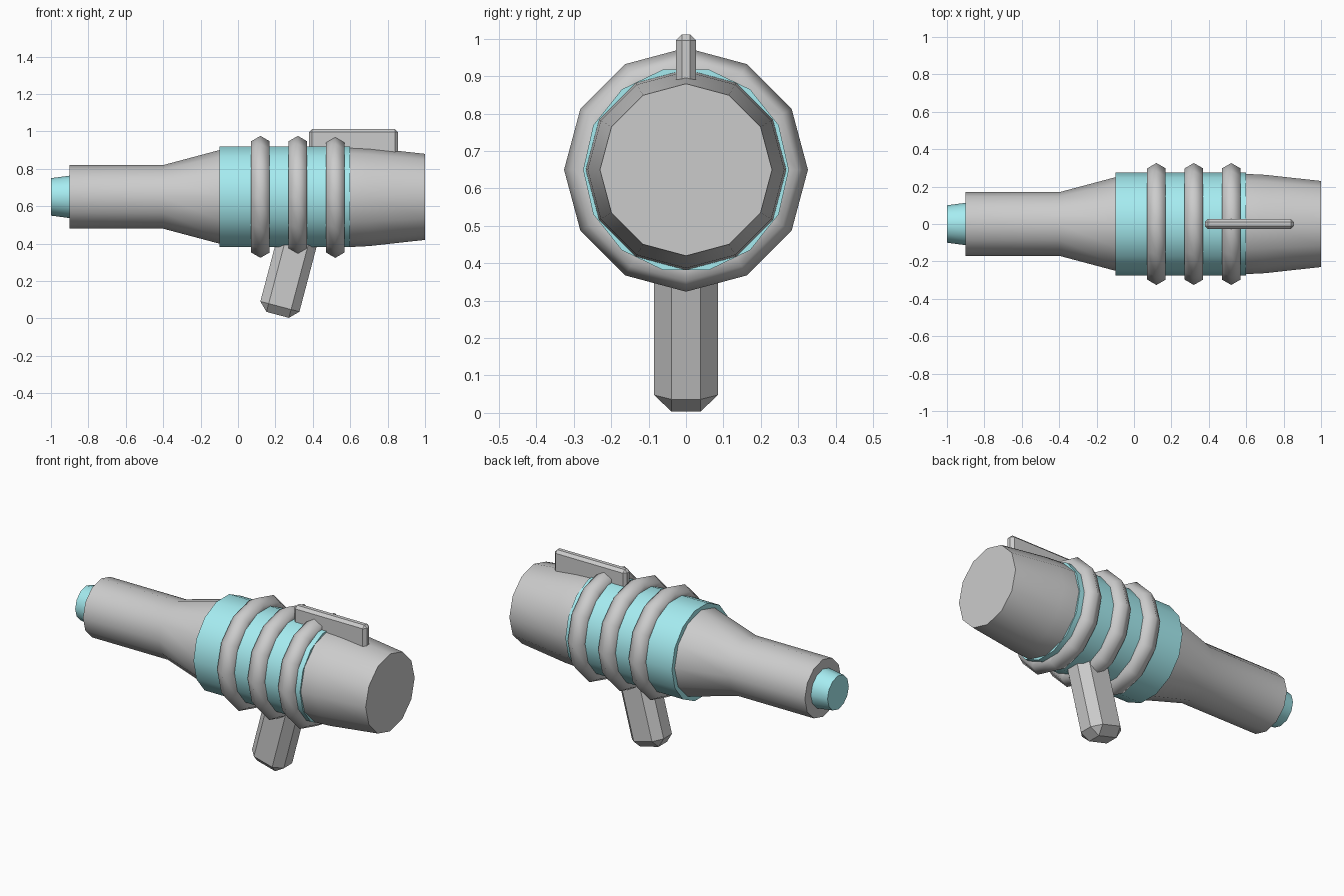
import bpy, bmesh
from math import sin, cos, pi, radians, atan2
from mathutils import Matrix, Vector

if "Cube" in bpy.data.objects:
    bpy.data.objects.remove(bpy.data.objects["Cube"])

AXIS_Z = 0.65

cyan = bpy.data.materials.new("pale_cyan")
cyan.diffuse_color = (0.38, 0.84, 0.88, 1)
cyan.use_nodes = True
cyan.node_tree.nodes["Principled BSDF"].inputs["Base Color"].default_value = cyan.diffuse_color


def finish(bm, name, mat=None, smooth=None):
    bmesh.ops.recalc_face_normals(bm, faces=bm.faces[:])
    mesh = bpy.data.meshes.new(name)
    bm.to_mesh(mesh)
    bm.free()
    obj = bpy.data.objects.new(name, mesh)
    bpy.context.collection.objects.link(obj)
    if mat:
        mesh.materials.append(mat)
    if smooth:
        bpy.ops.object.select_all(action='DESELECT')
        obj.select_set(True)
        bpy.context.view_layer.objects.active = obj
        bpy.ops.object.shade_smooth_by_angle(angle=radians(smooth))
    return obj


def lathe(name, profile, sides, mat=None, closed=False, smooth=40):
    """Revolve (x, radius) points about the barrel axis."""
    bm = bmesh.new()
    rings = [[bm.verts.new((x, r * cos(2 * pi * i / sides),
                            AXIS_Z + r * sin(2 * pi * i / sides)))
              for i in range(sides)] for x, r in profile]
    pairs = list(zip(rings, rings[1:]))
    if closed:
        pairs.append((rings[-1], rings[0]))
    for a, b in pairs:
        for i in range(sides):
            j = (i + 1) % sides
            bm.faces.new((a[i], a[j], b[j], b[i]))
    if not closed:
        bm.faces.new(rings[0])
        bm.faces.new(rings[-1])
    return finish(bm, name, mat, smooth)


def chamfered_box(name, size, matrix, chamfer):
    bm = bmesh.new()
    bmesh.ops.create_cube(bm, size=1, matrix=Matrix.Diagonal((*size, 1)))
    bmesh.ops.bevel(bm, geom=bm.edges[:], offset=chamfer, segments=1,
                    affect='EDGES')
    bm.transform(matrix)
    return finish(bm, name)


# Main body, slim muzzle flaring to a wide rear
lathe("body", [(-0.9, 0.17), (-0.4, 0.17), (-0.1, 0.25), (0.6, 0.268),
               (0.7, 0.263), (1.0, 0.23)], 12)

# Coloured muzzle tip and middle sleeve
lathe("muzzle_tip", [(-1.0, 0.1), (-0.88, 0.116)], 12, cyan)
lathe("sleeve", [(-0.1, 0.275), (0.6, 0.275)], 14, cyan)

# Three rings around the sleeve, with a hexagonal section
for n, x in enumerate((0.12, 0.32, 0.52)):
    section = [(x + 0.057 * sin(k * pi / 3), 0.269 + 0.057 * cos(k * pi / 3))
               for k in range(6)]
    lathe(f"ring_{n + 1}", section, 12, closed=True, smooth=65)

# Sloping grip
tilt = radians(14.8)
length = 0.48
up = Vector((sin(tilt), 0, cos(tilt)))
centre = Vector((0.225, 0, 0.0675)) + up * (length / 2 - 0.05)
chamfered_box("grip", (0.216, 0.17, length),
              Matrix.Translation(centre) @ Matrix.Rotation(tilt, 4, 'Y'), 0.046)

# Sight rail on top
chamfered_box("sight_rail", (0.475, 0.054, 0.16),
              Matrix.Translation((0.617, 0, 0.932)), 0.016)
